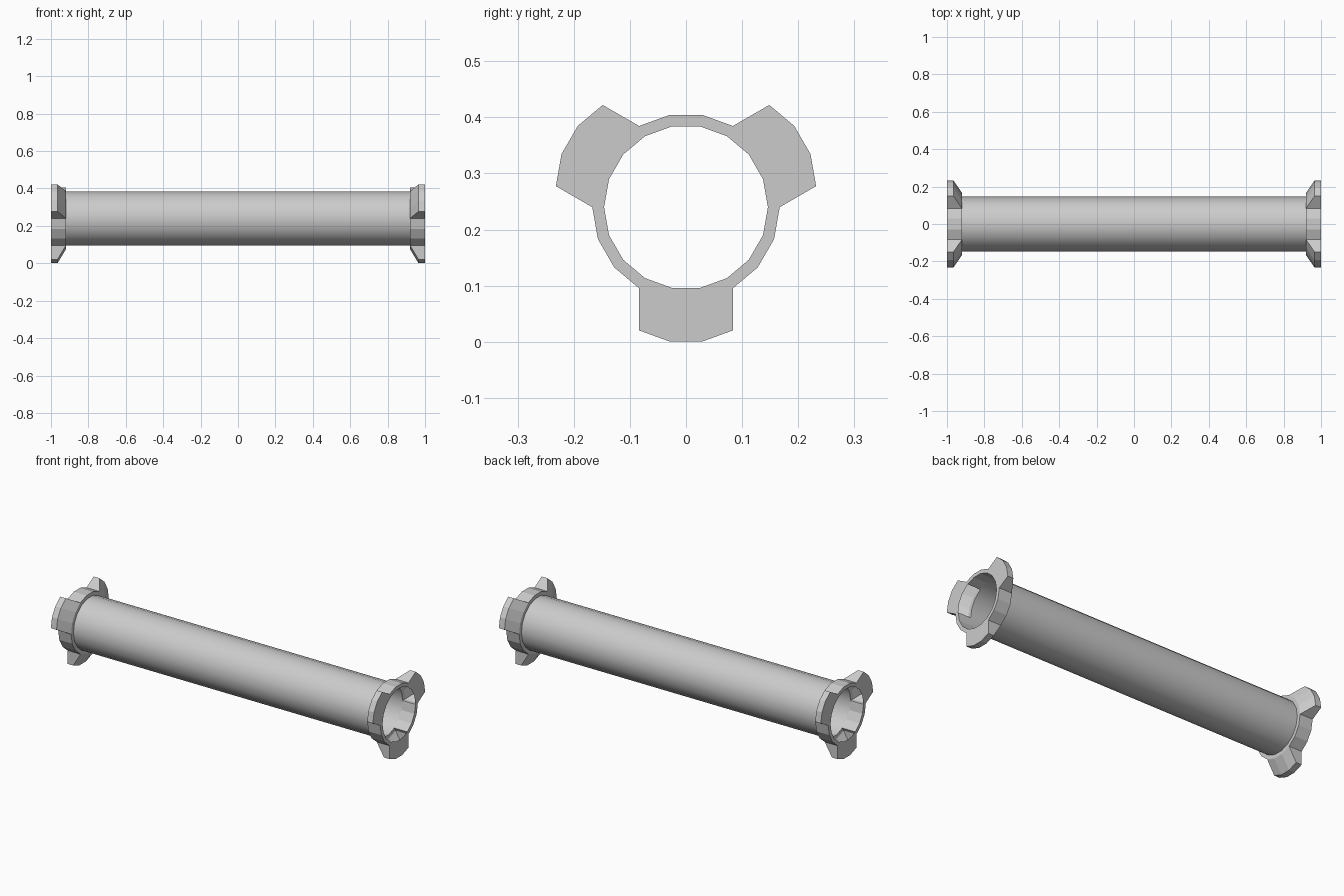
import bpy, bmesh
from math import sin, cos, radians
from mathutils import Vector

old = bpy.data.objects.get("Cube")
if old:
    bpy.data.objects.remove(old, do_unlink=True)

SIDES = 18
STEP = 360 / SIDES
CENTRE_Z = 0.24
R_IN, R_OUT = 0.146, 0.167      # tube and collar radii
LUG = 0.075                     # lug height along its own axis
X_BASE, X_LUG, X_END = 0.92, 0.965, 1.0

grey = bpy.data.materials.new("light_grey")
grey.use_nodes = True
colour = (0.6, 0.6, 0.6, 1)
grey.diffuse_color = colour
grey.node_tree.nodes["Principled BSDF"].inputs["Base Color"].default_value = colour


def direction(deg):
    """Unit vector around the tube, measured from straight up."""
    a = radians(deg)
    return Vector((0, sin(a), cos(a)))


def point(x, r, deg, shift=Vector()):
    return direction(deg) * r + shift + Vector((x, 0, CENTRE_Z))


def add_face(bm, corners, inside):
    """Add a face whose normal points away from the inside point."""
    face = bm.faces.new([bm.verts.new(c) for c in corners])
    face.normal_update()
    if face.normal.dot(face.calc_center_median() - inside) < 0:
        face.normal_flip()


def finish(bm, name):
    bmesh.ops.remove_doubles(bm, verts=bm.verts[:], dist=0.0005)
    mesh = bpy.data.meshes.new(name)
    bm.to_mesh(mesh)
    bm.free()
    mesh.materials.append(grey)
    obj = bpy.data.objects.new(name, mesh)
    bpy.context.collection.objects.link(obj)
    return obj


def sweep(bm, profile_a, profile_b, inside):
    """Join two matching profiles with a strip of quads."""
    for j in range(len(profile_a) - 1):
        add_face(bm, [profile_a[j], profile_a[j + 1],
                      profile_b[j + 1], profile_b[j]], inside)


def end_collar(side, name):
    bm = bmesh.new()
    base, mid, end = side * X_BASE, side * X_LUG, side * X_END

    def ring_profile(deg):
        return [point(base, R_IN, deg), point(base, R_OUT, deg),
                point(end, R_OUT, deg), point(end, R_IN, deg)]

    def lug_profile(deg, shift):
        return [point(base, R_IN, deg), point(base, R_OUT, deg),
                point(mid, R_OUT, deg, shift), point(end, R_OUT, deg, shift),
                point(end, R_OUT, deg), point(end, R_IN, deg)]

    for axis in (60, 180, 300):
        shift = direction(axis) * LUG
        lug_core = point(side * 0.96, 0.19, axis)
        # Hollow lug over three segments
        for k in (-1.5, -0.5, 0.5):
            a, b = axis + k * STEP, axis + (k + 1) * STEP
            sweep(bm, lug_profile(a, shift), lug_profile(b, shift), lug_core)
        # Plain collar over the next three segments
        for k in (1.5, 2.5, 3.5):
            a, b = axis + k * STEP, axis + (k + 1) * STEP
            ring_core = point(side * 0.96, 0.155, (a + b) / 2)
            loop_a, loop_b = ring_profile(a), ring_profile(b)
            sweep(bm, loop_a + loop_a[:1], loop_b + loop_b[:1], ring_core)
        # Lug side walls and the collar ends facing the hollow
        for sign in (-1, 1):
            deg = axis + sign * 1.5 * STEP
            add_face(bm, lug_profile(deg, shift)[1:5], lug_core)
            add_face(bm, ring_profile(deg),
                     point(side * 0.96, 0.155, deg + sign * STEP))
    return finish(bm, name)


# Long thin tube, open at both ends
bm = bmesh.new()
for i in range(SIDES):
    a, b = (i + 0.5) * STEP, (i + 1.5) * STEP
    add_face(bm, [point(-X_BASE, R_IN, a), point(X_BASE, R_IN, a),
                  point(X_BASE, R_IN, b), point(-X_BASE, R_IN, b)],
             Vector((0, 0, CENTRE_Z)))
tube = finish(bm, "tube")
for poly in tube.data.polygons:
    poly.use_smooth = True

# Three-lug collars at both ends
end_collar(1, "left_collar")
end_collar(-1, "right_collar")
